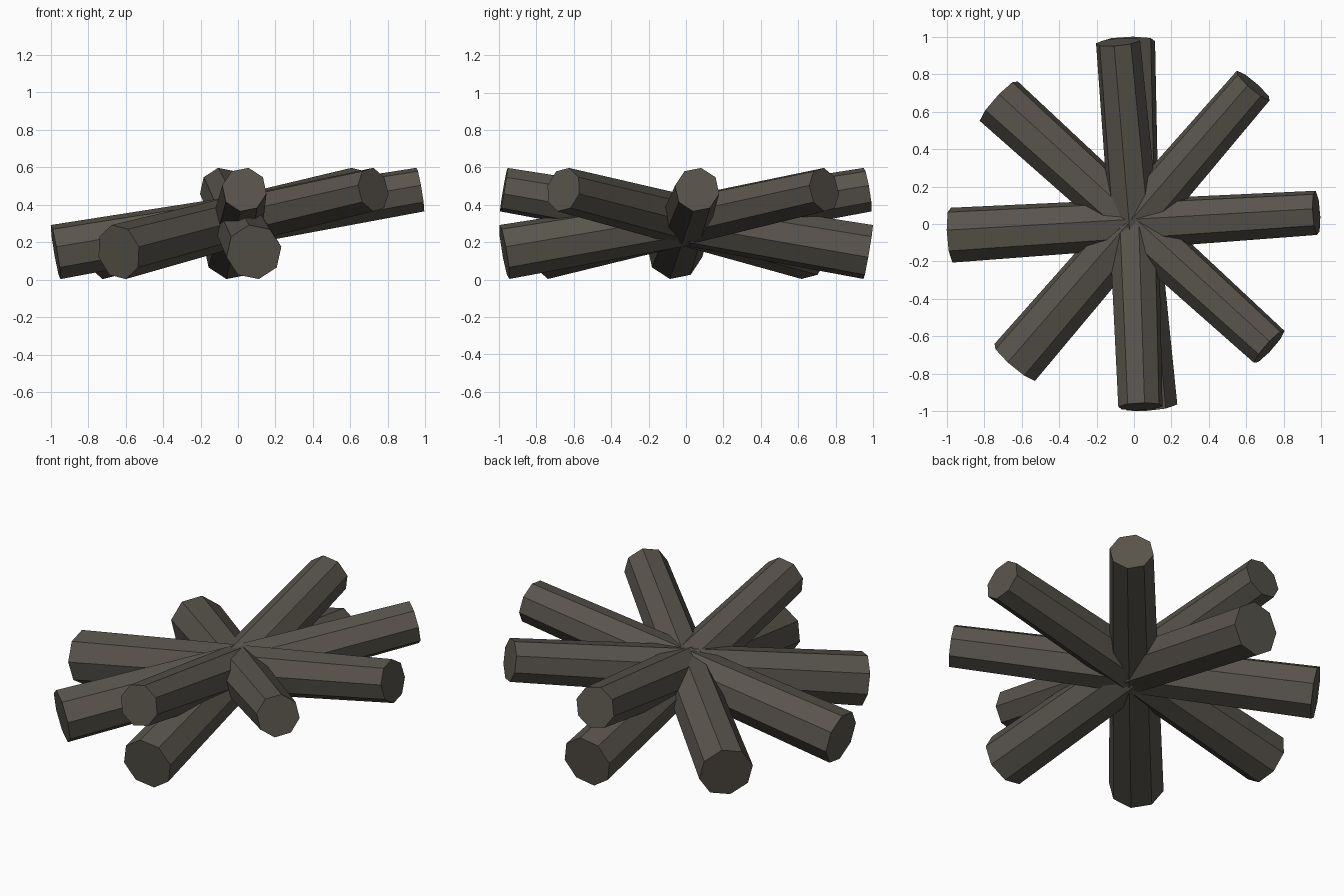
import bpy
import bmesh
from math import radians
from mathutils import Matrix

cube = bpy.data.objects.get("Cube")
if cube:
    bpy.data.objects.remove(cube, do_unlink=True)

# Charred wood colour
wood = bpy.data.materials.new("charred_wood")
wood.use_nodes = True
colour = (0.1, 0.09, 0.073, 1)
wood.diffuse_color = colour
bsdf = wood.node_tree.nodes["Principled BSDF"]
bsdf.inputs["Base Color"].default_value = colour
bsdf.inputs["Roughness"].default_value = 0.9

THICK, THIN, LENGTH = 0.149, 0.12, 1.978
CENTRE_HEIGHT, SLOPE, ROLL = 0.314, 9.7, 11


def add_log(name, heading):
    """Tapered eight-sided log whose thin end rises towards the heading."""
    bm = bmesh.new()
    bmesh.ops.create_cone(bm, cap_ends=True, cap_tris=False, segments=8,
                          radius1=THICK, radius2=THIN, depth=LENGTH)
    place = (Matrix.Translation((0, 0, CENTRE_HEIGHT))
             @ Matrix.Rotation(radians(heading), 4, "Z")
             @ Matrix.Rotation(radians(90 - SLOPE), 4, "Y")
             @ Matrix.Rotation(radians(-ROLL), 4, "Z"))
    bm.transform(place)
    mesh = bpy.data.meshes.new(name)
    bm.to_mesh(mesh)
    bm.free()
    mesh.materials.append(wood)
    log = bpy.data.objects.new(name, mesh)
    bpy.context.collection.objects.link(log)


# Five crossed logs, fanned around the centre
for i in range(5):
    add_log(f"log_{i + 1}", -88 + 45.75 * i)
